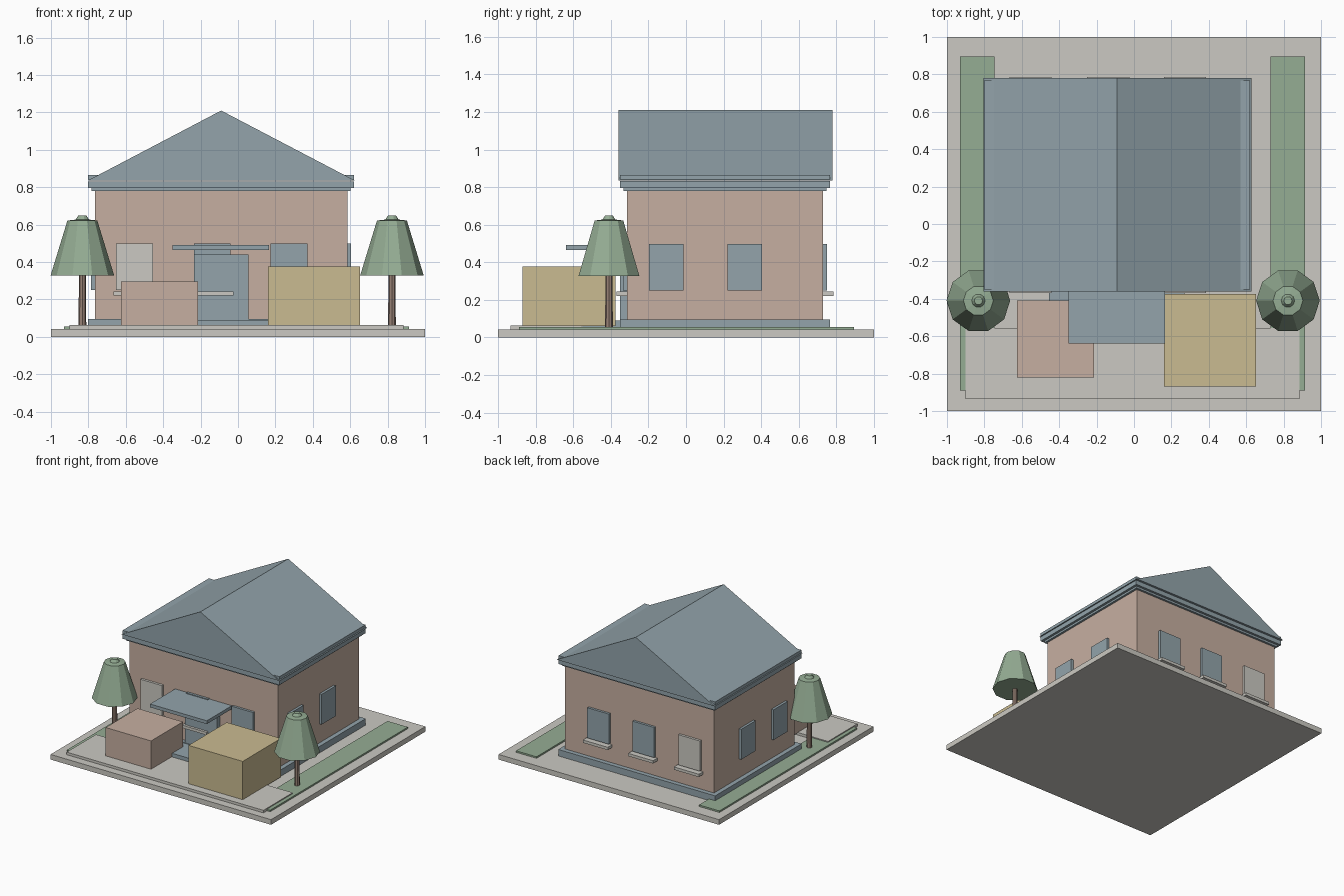
import bpy, bmesh, math

cube = bpy.data.objects.get("Cube")
if cube:
    bpy.data.objects.remove(cube, do_unlink=True)


def material(name, rgb):
    lin = [((c / 255 + 0.055) / 1.055) ** 2.4 for c in rgb] + [1.0]
    m = bpy.data.materials.new(name)
    m.use_nodes = True
    m.diffuse_color = lin
    bsdf = next(n for n in m.node_tree.nodes if n.type == 'BSDF_PRINCIPLED')
    bsdf.inputs["Base Color"].default_value = lin
    bsdf.inputs["Roughness"].default_value = 0.8
    return m


STONE = material("pale stone", (203, 201, 194))
WALL = material("clay pink", (198, 175, 161))
BLUE = material("slate blue", (147, 164, 171))
GREEN = material("leaf green", (149, 173, 148))
SAND = material("sand yellow", (202, 187, 145))
BARK = material("bark brown", (152, 130, 118))


def finish(name, bm, mat):
    bmesh.ops.recalc_face_normals(bm, faces=bm.faces[:])
    mesh = bpy.data.meshes.new(name)
    bm.to_mesh(mesh)
    bm.free()
    mesh.materials.append(mat)
    ob = bpy.data.objects.new(name, mesh)
    bpy.context.scene.collection.objects.link(ob)
    return ob


def box(name, mat, x, y, z):
    """Box from (low, high) ranges on each axis."""
    bm = bmesh.new()
    bmesh.ops.create_cube(bm, size=1)
    for v in bm.verts:
        v.co = [r[0] if c < 0 else r[1] for c, r in zip(v.co, (x, y, z))]
    return finish(name, bm, mat)


def lathe(name, mat, cx, cy, profile, sides):
    """Closed faceted solid from a (radius, height) profile."""
    bm = bmesh.new()
    rings = []
    for r, z in profile:
        angles = [2 * math.pi * i / sides for i in range(sides)]
        rings.append([bm.verts.new((cx + r * math.cos(a), cy + r * math.sin(a), z))
                      for a in angles])
    for lo, hi in zip(rings, rings[1:]):
        for i in range(sides):
            j = (i + 1) % sides
            bm.faces.new((lo[i], lo[j], hi[j], hi[i]))
    bm.faces.new(rings[0])
    bm.faces.new(rings[-1])
    return finish(name, bm, mat)


# Ground, paving and planting strips
box("ground_slab", STONE, (-1, 1), (-1, 1), (0, 0.042))
box("front_paving", STONE, (-0.90, 0.885), (-0.935, -0.555), (0.04, 0.063))
box("right_lawn", GREEN, (-0.93, -0.745), (-0.89, 0.895), (0.04, 0.055))
box("left_lawn", GREEN, (0.73, 0.915), (-0.89, 0.895), (0.04, 0.055))

# House body
X0, X1, Y0, Y1 = -0.765, 0.585, -0.315, 0.73


def band(name, mat, grow, z):
    box(name, mat, (X0 - grow, X1 + grow), (Y0 - grow, Y1 + grow), z)


band("walls", WALL, 0, (0.04, 0.785))
band("plinth", BLUE, 0.037, (0.04, 0.095))
band("lower_cornice", BLUE, 0.017, (0.78, 0.796))
band("middle_cornice", BLUE, 0.036, (0.796, 0.832))
band("upper_cornice", BLUE, 0.036, (0.84, 0.865))

# Gable roof
bm = bmesh.new()
tri = [(-0.805, 0.835), (0.627, 0.835), (-0.09, 1.21)]
face = bm.faces.new([bm.verts.new((x, -0.36, z)) for x, z in tri])
ext = bmesh.ops.extrude_face_region(bm, geom=[face])
bmesh.ops.translate(bm, vec=(0, 1.14, 0),
                    verts=[g for g in ext["geom"] if isinstance(g, bmesh.types.BMVert)])
if len(bm.faces) < 5:
    bm.faces.new([v for v in bm.verts if v.co.y < 0])
finish("gable_roof", bm, BLUE)

# Front and back windows with sills
WZ, SZ = (0.25, 0.498), (0.22, 0.243)
for side, wall, out in (("front", Y0, -1), ("back", Y1, 1)):
    for i, cx in enumerate((-0.553, -0.138, 0.273)):
        span = (cx - 0.098, cx + 0.098)
        box(f"{side}_window_{i + 1}", STONE if i == 0 else BLUE, span,
            sorted((wall - 0.01 * out, wall + 0.02 * out)), WZ)
        box(f"{side}_sill_{i + 1}", STONE, (cx - 0.113, cx + 0.113),
            sorted((wall - 0.01 * out, wall + 0.055 * out)), SZ)

# Side windows
for side, wall, out in (("right", X0, -1), ("left", X1, 1)):
    for i, cy in enumerate((-0.105, 0.312)):
        box(f"{side}_window_{i + 1}", BLUE,
            sorted((wall - 0.01 * out, wall + 0.02 * out)),
            (cy - 0.092, cy + 0.092), WZ)

# Entrance
box("front_door", BLUE, (-0.235, 0.055), (-0.35, Y0), (0.06, 0.44))
box("door_step", BLUE, (-0.455, 0.27), (-0.55, Y0), (0.04, 0.09))
box("door_canopy", BLUE, (-0.35, 0.165), (-0.64, Y0), (0.465, 0.492))

# Front blocks
box("pink_block", WALL, (-0.625, -0.213), (-0.822, -0.41), (0.06, 0.295))
box("sand_block", SAND, (0.16, 0.652), (-0.87, -0.375), (0.06, 0.377))

# Trees
for side, cx in (("right", -0.832), ("left", 0.823)):
    lathe(f"{side}_tree_trunk", BARK, cx, -0.41, [(0.021, 0.045), (0.018, 0.36)], 8)
    lathe(f"{side}_tree_crown", GREEN, cx, -0.41,
          [(0.17, 0.328), (0.125, 0.475), (0.08, 0.622),
           (0.036, 0.627), (0.022, 0.648)], 10)
